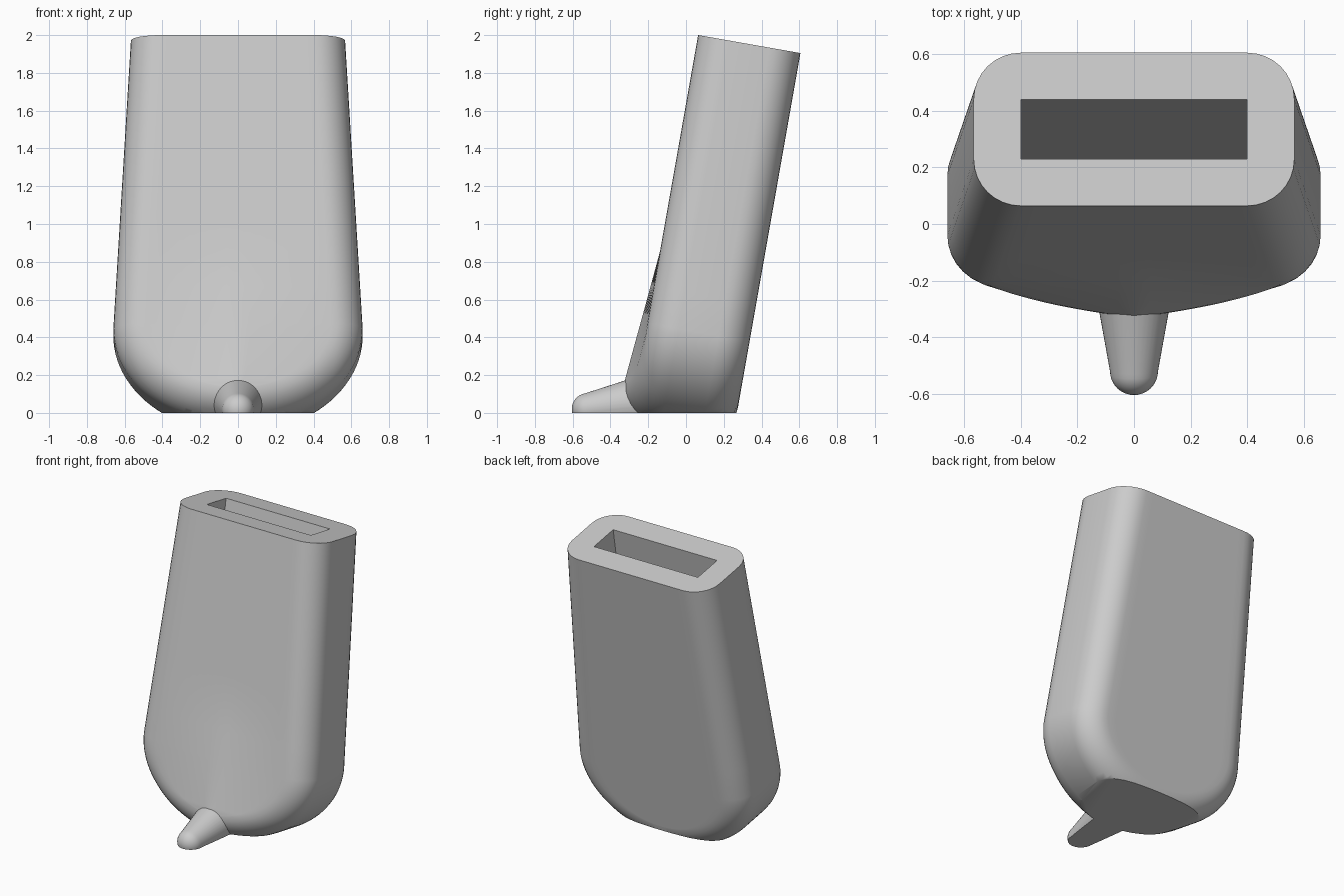
import bpy, bmesh
from math import sin, cos, pi, radians
from mathutils import Matrix, Vector

cube = bpy.data.objects.get("Cube")
if cube:
    bpy.data.objects.remove(cube, do_unlink=True)

TILT = radians(10)
TOP = Vector((0, 0.335, 1.9525))
DOWN = Vector((0, -sin(TILT), -cos(TILT)))
BACK = Vector((0, cos(TILT), -sin(TILT)))
HALF = 0.275       # half thickness of the body
ROUND = 0.167      # edge rounding
SHOULDER = 1.55    # where the straight sides end
DROP = 0.52        # height of the rounded lower end
WIDE, NARROW = 0.66, 0.567

grey = bpy.data.materials.new("light_grey")
grey.use_nodes = True
grey.diffuse_color = (0.6, 0.6, 0.6, 1)
grey.node_tree.nodes["Principled BSDF"].inputs["Base Color"].default_value = (0.6, 0.6, 0.6, 1)


def place(x, t, v):
    """Point across, down and through the leaning body."""
    return TOP + Vector((x, 0, 0)) + DOWN * t + BACK * v


def clamp(a):
    return max(0.0, min(1.0, a))


def finish(bm, name):
    """Trim flat at the ground, close the cut and make the object."""
    bmesh.ops.remove_doubles(bm, verts=bm.verts[:], dist=0.0002)
    bmesh.ops.bisect_plane(bm, geom=bm.verts[:] + bm.edges[:] + bm.faces[:], dist=1e-5,
                           plane_co=(0, 0, 0), plane_no=(0, 0, 1), clear_inner=True)
    rim = [e for e in bm.edges if e.is_boundary and all(abs(v.co.z) < 0.001 for v in e.verts)]
    bmesh.ops.edgeloop_fill(bm, edges=rim)
    bmesh.ops.recalc_face_normals(bm, faces=bm.faces[:])
    mesh = bpy.data.meshes.new(name)
    bm.to_mesh(mesh)
    bm.free()
    mesh.materials.append(grey)
    ob = bpy.data.objects.new(name, mesh)
    bpy.context.collection.objects.link(ob)
    bpy.ops.object.select_all(action='DESELECT')
    ob.select_set(True)
    bpy.context.view_layer.objects.active = ob
    bpy.ops.object.shade_smooth_by_angle(angle=radians(35))


# Half section from front centre to back centre: (width fraction, inset, depth)
COLS, ARC = 8, 8
half = [(k / COLS, ROUND, -HALF) for k in range(COLS)]
quarter = [pi / 2 * k / ARC for k in range(ARC + 1)]
half += [(1, ROUND * (1 - sin(a)), -(HALF - ROUND) - ROUND * cos(a)) for a in quarter]
half += [(f, e, -v) for f, e, v in reversed(half)]
section = [(1, p) for p in half] + [(-1, p) for p in reversed(half[1:-1])]


def outline(row, inset):
    """Half width and distance down for a row of the body."""
    straight, curved = 8, 24
    if row <= straight:
        s = row / straight
        return NARROW + (WIDE - NARROW) * s - inset, SHOULDER * s
    a = pi / 2 * (row - straight) / curved
    return (WIDE - inset) * cos(a), SHOULDER + (DROP - inset) * sin(a)


def body_point(row, side, part):
    frac, inset, v = part
    w, t = outline(row, inset)
    x = w * frac
    # shallow keel on the lower front
    keel = 0.065 * clamp(1 - x / 0.49) * clamp((t - 1.17) / 0.7)
    return place(side * x, t, v - keel * clamp((-v - HALF + ROUND) / ROUND))


# Leaning body
bm = bmesh.new()
rings = [[bm.verts.new(body_point(r, s, p)) for s, p in section] for r in range(33)]
n = len(section)
for upper, lower in zip(rings, rings[1:]):
    for i in range(n):
        j = (i + 1) % n
        bm.faces.new((upper[i], upper[j], lower[j], lower[i]))

# Deep rectangular slot in the top
corners = [(-0.4, -0.107), (0.4, -0.107), (0.4, 0.107), (-0.4, 0.107)]
mouth = [bm.verts.new(place(x, 0, v)) for x, v in corners]
floor = [bm.verts.new(place(x, 1.5, v)) for x, v in corners]
bm.faces.new(floor)
for i in range(4):
    j = (i + 1) % 4
    bm.faces.new((mouth[i], mouth[j], floor[j], floor[i]))
rim = [bm.edges.get((loop[i], loop[(i + 1) % len(loop)]))
       for loop in (rings[0], mouth) for i in range(len(loop))]
bmesh.ops.triangle_fill(bm, edges=rim, use_beauty=True, normal=-DOWN)
finish(bm, "leaning_body")

# Tapered spout with a round tip
start, tip = Vector((0, -0.1, 0.077)), Vector((0, -0.52, 0.02))
axis = tip - start
profile = [(0.0, 0.0), (0.161, 0.0)]
profile += [(0.085 * cos(a), axis.length + 0.085 * sin(a)) for a in quarter]
bm = bmesh.new()
verts = [bm.verts.new((r, 0, h)) for r, h in profile]
edges = [bm.edges.new(pair) for pair in zip(verts, verts[1:])]
bmesh.ops.spin(bm, geom=verts + edges, cent=(0, 0, 0), axis=(0, 0, 1), angle=2 * pi, steps=40)
turn = axis.to_track_quat('Z', 'Y').to_matrix().to_4x4()
bm.transform(Matrix.Translation(start) @ turn)
finish(bm, "front_spout")
